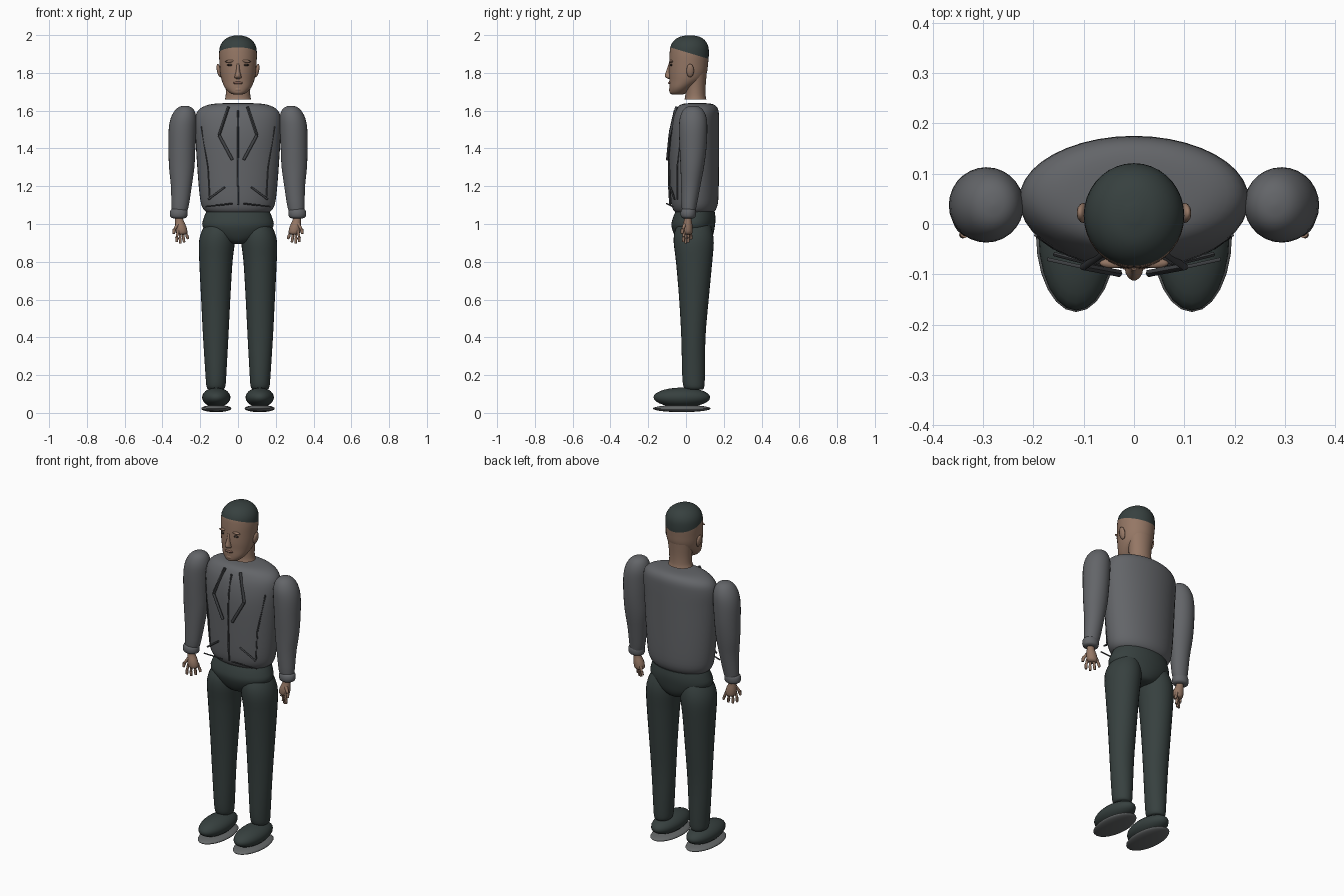
import bpy, bmesh, math
from mathutils import Vector, Matrix


def material(name, rgb):
    m = bpy.data.materials.new(name)
    m.diffuse_color = (*rgb, 1)
    return m


JACKET = material("jacket grey", (0.125, 0.13, 0.14))
DARK = material("dark green grey", (0.038, 0.052, 0.05))
SKIN = material("skin", (0.30, 0.185, 0.13))
TRIM = material("trim charcoal", (0.05, 0.053, 0.058))
SOLE = material("sole grey", (0.13, 0.138, 0.14))
EYE = material("eye dark", (0.035, 0.025, 0.02))
LIP = material("lip brown", (0.19, 0.10, 0.075))


def finish(name, bm, mats, angle=60):
    bmesh.ops.recalc_face_normals(bm, faces=bm.faces)
    me = bpy.data.meshes.new(name)
    bm.to_mesh(me)
    bm.free()
    for m in mats:
        me.materials.append(m)
    ob = bpy.data.objects.new(name, me)
    bpy.context.collection.objects.link(ob)
    bpy.ops.object.select_all(action='DESELECT')
    ob.select_set(True)
    bpy.context.view_layer.objects.active = ob
    bpy.ops.object.shade_smooth_by_angle(angle=math.radians(angle))
    return ob


def spline(rows, steps):
    """Catmull-Rom rows between the key rows."""
    out = []
    for i in range(len(rows) - 1):
        p = [rows[max(0, min(len(rows) - 1, i + k))] for k in (-1, 0, 1, 2)]
        for s in range(steps):
            t = s / steps
            out.append([0.5 * (2 * b + (c - a) * t + (2 * a - 5 * b + 4 * c - d) * t * t
                               + (3 * b - a - 3 * c + d) * t ** 3) for a, b, c, d in zip(*p)])
    return out + [list(rows[-1])]


def loft_bm(rows, side=1, n=28, steps=3):
    """Stack of ellipses; each row is z, x, y, half width, half depth."""
    bm = bmesh.new()
    rings = []
    for z, x, y, rx, ry in spline(rows, steps):
        rings.append([bm.verts.new((side * (x + rx * math.cos(a)), y + ry * math.sin(a), z))
                      for a in (2 * math.pi * k / n for k in range(n))])
    for lo, hi in zip(rings, rings[1:]):
        for k in range(n):
            bm.faces.new((lo[k], lo[(k + 1) % n], hi[(k + 1) % n], hi[k]))
    bm.faces.new(rings[0][::-1])
    bm.faces.new(rings[-1])
    return bm


def loft(name, rows, mat, **kw):
    return finish(name, loft_bm(rows, **kw), [mat])


def ball(name, loc, size, mat, tilt=0, seg=20):
    bm = bmesh.new()
    mx = Matrix.Translation(loc) @ Matrix.Rotation(tilt, 4, 'Y') @ Matrix.Diagonal((*size, 1))
    bmesh.ops.create_uvsphere(bm, u_segments=seg, v_segments=seg // 2 + 2, radius=1, matrix=mx)
    return finish(name, bm, [mat])


def bars(name, paths, mat, r1, r2, seg=6):
    """Round rods along each list of points."""
    bm = bmesh.new()
    for path in paths:
        for a, b in zip(path, path[1:]):
            a, b = Vector(a), Vector(b)
            mx = Matrix.Translation((a + b) / 2) @ (b - a).to_track_quat('Z', 'Y').to_matrix().to_4x4()
            bmesh.ops.create_cone(bm, cap_ends=True, segments=seg, radius1=r1, radius2=r2,
                                  depth=(b - a).length, matrix=mx)
    return finish(name, bm, [mat])


def flip(path, s):
    return [(s * x, y, z) for x, y, z in path]


# Jacket body
loft("jacket_body", [
    (1.057, 0, .045, .150, .088), (1.064, 0, .045, .168, .103), (1.085, 0, .045, .187, .117),
    (1.13, 0, .045, .200, .126), (1.25, 0, .044, .212, .130), (1.45, 0, .043, .225, .132),
    (1.55, 0, .050, .228, .125), (1.60, 0, .058, .212, .114), (1.627, 0, .060, .170, .096),
    (1.638, 0, .060, .110, .065), (1.640, 0, .060, .02, .015)], JACKET, n=40)

# Hips
loft("trouser_hips", [
    (.895, 0, .045, .03, .05), (.905, 0, .043, .08, .08), (.94, 0, .041, .15, .102),
    (.99, 0, .038, .188, .115), (1.03, 0, .043, .182, .113), (1.065, 0, .048, .168, .104)],
    DARK, n=36)

for s, tag in ((-1, "right"), (1, "left")):
    # Sleeve and cuff
    loft(tag + "_sleeve", [
        (1.05, .312, .015, .035, .032), (1.09, .307, .016, .045, .039), (1.2, .300, .025, .055, .051),
        (1.3, .298, .033, .067, .062), (1.4, .297, .037, .071, .071), (1.5, .294, .038, .073, .075),
        (1.56, .288, .038, .068, .071), (1.60, .283, .038, .052, .055),
        (1.62, .281, .038, .030, .032), (1.626, .280, .038, .004, .004)], JACKET, side=s)
    loft(tag + "_cuff", [
        (1.030, .314, .012, .030, .026), (1.037, .314, .012, .043, .037), (1.055, .314, .012, .047, .041),
        (1.073, .313, .013, .044, .038), (1.082, .312, .014, .034, .030)], JACKET, side=s)
    # Hand: palm, four fingers and thumb
    loft(tag + "_palm", [
        (.945, .297, .008, .018, .018), (.955, .298, .008, .030, .026), (.985, .303, .008, .030, .027),
        (1.02, .311, .010, .022, .020), (1.05, .313, .012, .020, .018)], SKIN, side=s, n=16)
    fingers = [((.316, -.010, .965), (.324, -.013, .932), (.324, -.014, .905)),
               ((.304, .000, .960), (.307, -.001, .925), (.305, -.002, .897)),
               ((.292, .012, .960), (.289, .013, .928), (.285, .012, .903)),
               ((.280, .022, .967), (.271, .027, .940), (.264, .027, .920))]
    bars(tag + "_fingers", [flip(f, s) for f in fingers], SKIN, .0085, .0065, seg=8)
    bars(tag + "_thumb", [flip([(.318, -.005, 1.0), (.337, -.018, .972), (.341, -.022, .948)], s)],
         SKIN, .010, .007, seg=8)
    # Trouser leg
    loft(tag + "_trouser_leg", [
        (.125, .117, .045, .040, .045), (.14, .117, .042, .050, .055), (.2, .117, .040, .055, .060),
        (.4, .118, .039, .067, .064), (.6, .118, .042, .077, .078), (.8, .117, .043, .088, .096),
        (.9, .112, .041, .095, .106), (.96, .105, .040, .088, .100), (1.01, .095, .043, .07, .08)],
        DARK, side=s)
    # Shoe upper and sole
    ball(tag + "_shoe_upper", (s * .115, -.022, .082), (.075, .150, .052), DARK, seg=24)
    ball(tag + "_shoe_sole", (s * .115, -.022, .023), (.080, .153, .019), SOLE, seg=24)
    # Jacket trim: collar edge, side seam, pocket and hem
    bars(tag + "_collar_edge", [flip([(.050, -.050, 1.62), (.100, -.085, 1.47), (.030, -.098, 1.34)], s)],
         TRIM, .008, .008)
    bars(tag + "_side_seam", [flip([(.195, -.022, 1.515), (.160, -.047, 1.30), (.150, -.046, 1.13)], s)],
         TRIM, .004, .004)
    bars(tag + "_pocket_edge", [flip([(.158, -.060, 1.13), (.070, -.083, 1.195)], s)], TRIM, .005, .005)
    bars(tag + "_hem_edge", [flip([(.172, -.070, 1.092), (.030, -.102, 1.108)], s)], TRIM, .004, .004)
    # Ear, eye and brow
    ball(tag + "_ear", (s * .101, .022, 1.812), (.011, .020, .036), SKIN, tilt=s * .2, seg=14)
    ball(tag + "_eye", (s * .041, -.078, 1.842), (.017, .007, .006), EYE, seg=12)
    ball(tag + "_brow", (s * .042, -.078, 1.862), (.027, .010, .007), SKIN, tilt=s * .1, seg=12)

# Front zip
bars("front_zip", [[(0, -.060, 1.60), (0, -.085, 1.49), (0, -.091, 1.35), (0, -.090, 1.20), (0, -.084, 1.10)]],
     TRIM, .005, .005)

# Head with the hair split off along a tilted plane
bm = loft_bm([
    (1.685, 0, -.045, .020, .025), (1.693, 0, -.042, .042, .043), (1.72, 0, -.028, .068, .060),
    (1.76, 0, .000, .086, .088), (1.80, 0, .010, .094, .100), (1.85, 0, .014, .098, .103),
    (1.90, 0, .017, .100, .104), (1.94, 0, .018, .095, .100), (1.97, 0, .019, .077, .083),
    (1.99, 0, .020, .048, .055), (1.999, 0, .020, .012, .014)], n=36, steps=4)
cut, tilt = Vector((0, 0, 1.91)), Vector((0, .3, 1))
bmesh.ops.bisect_plane(bm, geom=bm.verts[:] + bm.edges[:] + bm.faces[:], plane_co=cut, plane_no=tilt)
for f in bm.faces:
    f.material_index = int((f.calc_center_median() - cut).dot(tilt) > 0)
finish("head", bm, [SKIN, DARK])

# Neck
loft("neck", [
    (1.658, 0, .050, .070, .058), (1.68, 0, .050, .065, .054), (1.73, 0, .050, .066, .054),
    (1.80, 0, .050, .075, .060)], SKIN)

# Nose
loft("nose", [
    (1.768, 0, -.085, .008, .008), (1.775, 0, -.088, .018, .019), (1.787, 0, -.090, .016, .023),
    (1.815, 0, -.085, .010, .018), (1.85, 0, -.080, .008, .012)], SKIN, n=14)

# Mouth and chin
ball("mouth", (0, -.083, 1.747), (.026, .012, .008), LIP, seg=14)
ball("muzzle", (0, -.068, 1.750), (.036, .022, .022), SKIN, seg=16)
ball("chin", (0, -.068, 1.712), (.030, .022, .020), SKIN, seg=16)
